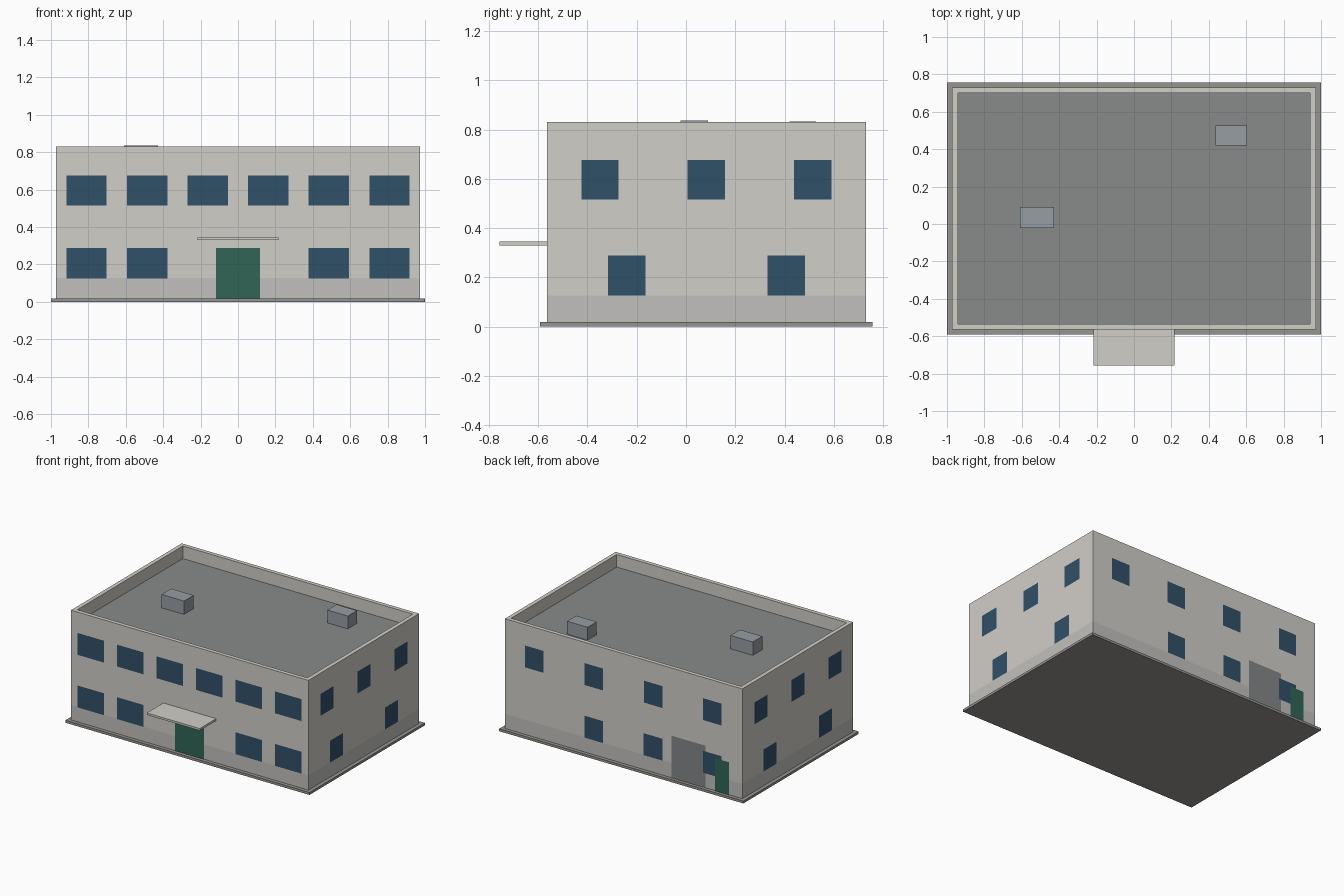
import bpy
import bmesh

if "Cube" in bpy.data.objects:
    bpy.data.objects.remove(bpy.data.objects["Cube"])


def material(name, rgb):
    m = bpy.data.materials.new(name)
    m.diffuse_color = (*rgb, 1)
    m.use_nodes = True
    m.node_tree.nodes["Principled BSDF"].inputs["Base Color"].default_value = m.diffuse_color
    return m


WALL = material("wall_paint", (0.64, 0.62, 0.58))
BAND = material("lower_band", (0.54, 0.53, 0.51))
ROOF = material("roofing", (0.25, 0.26, 0.255))
SLAB = material("paving", (0.31, 0.30, 0.28))
GLASS = material("glass", (0.03, 0.08, 0.14))
GREEN = material("door_paint", (0.03, 0.13, 0.09))
METAL = material("roof_metal", (0.31, 0.34, 0.37))
SHUTTER = material("shutter_metal", (0.23, 0.235, 0.25))

X, Y0, Y1 = 0.972, -0.565, 0.73      # outer wall faces
YC = (Y0 + Y1) / 2
GROUND, TOP, DECK = 0.018, 0.83, 0.737
LOWER, UPPER = (0.126, 0.288), (0.515, 0.677)   # window sill and head heights


def finish(bm, name, mats):
    me = bpy.data.meshes.new(name)
    bm.to_mesh(me)
    bm.free()
    for m in mats:
        me.materials.append(m)
    ob = bpy.data.objects.new(name, me)
    bpy.context.collection.objects.link(ob)
    return ob


def box(name, x0, x1, y0, y1, z0, z1, mat):
    bm = bmesh.new()
    bmesh.ops.create_cube(bm, size=1)
    for v in bm.verts:
        v.co = ((x0, x1)[v.co.x > 0], (y0, y1)[v.co.y > 0], (z0, z1)[v.co.z > 0])
    return finish(bm, name, [mat])


def panel(name, side, centre, width, z, mat, lift=0.002):
    """Flat panel lying just proud of one wall, facing outwards."""
    a, b = centre - width / 2, centre + width / 2
    corners = [(a, z[0]), (b, z[0]), (b, z[1]), (a, z[1])]
    place = {
        "front": lambda u, h: (u, Y0 - lift, h),
        "back": lambda u, h: (u, Y1 + lift, h),
        "right": lambda u, h: (X + lift, u, h),
        "left": lambda u, h: (-X - lift, u, h),
    }[side]
    if side in ("back", "left"):
        corners.reverse()
    bm = bmesh.new()
    bm.faces.new([bm.verts.new(place(u, h)) for u, h in corners])
    return finish(bm, name, [mat])


def bays(centre, length, count):
    return [centre + length * ((i + 0.5) / count - 0.5) for i in range(count)]


# Paved base
box("base_slab", -1, 1, -0.592, 0.757, 0, GROUND, SLAB)

# Walls, parapet and sunken flat roof as one stack of rectangular rings
bm = bmesh.new()
rings = []
for inset, z in [(0, GROUND), (0, 0.127), (0, TOP), (0.03, TOP), (0.03, DECK)]:
    x, y0, y1 = X - inset, Y0 + inset, Y1 - inset
    rings.append([bm.verts.new((*p, z)) for p in ((-x, y0), (x, y0), (x, y1), (-x, y1))])
for k, (lo, hi) in enumerate(zip(rings, rings[1:])):
    for i in range(4):
        j = (i + 1) % 4
        bm.faces.new((lo[i], lo[j], hi[j], hi[i])).material_index = 0 if k == 0 else 1
bm.faces.new(rings[-1]).material_index = 2
finish(bm, "walls_and_roof", [BAND, WALL, ROOF])

# Entrance canopy and door
box("entrance_canopy", -0.217, 0.217, -0.757, Y0, 0.33, 0.345, WALL)
panel("entrance_door", "front", 0, 0.234, (GROUND, 0.288), GREEN)

# Front windows: six above, four below beside the entrance
for i, x in enumerate(bays(0, 2 * X, 6)):
    panel("front_upper_window", "front", x, 0.216, UPPER, GLASS)
    if i not in (2, 3):
        panel("front_lower_window", "front", x, 0.216, LOWER, GLASS)

# Side windows: three above, two below
for side in ("left", "right"):
    for y in bays(YC, Y1 - Y0, 3):
        panel(side + "_upper_window", side, y, 0.152, UPPER, GLASS)
    for y in bays(YC, Y1 - Y0, 2):
        panel(side + "_lower_window", side, y, 0.152, LOWER, GLASS)

# Back windows, loading shutter and service door
for i, x in enumerate(bays(0, 2 * X, 4)):
    panel("back_upper_window", "back", x, 0.152, UPPER, GLASS)
    if i < 3:
        panel("back_lower_window", "back", x, 0.152, LOWER, GLASS, 0.003)
panel("loading_shutter", "back", -0.533, 0.28, (GROUND, 0.33), SHUTTER)
panel("service_door", "back", -0.81, 0.114, (GROUND, 0.26), GREEN, 0.004)

# Rooftop units
box("roof_unit_large", -0.61, -0.427, -0.022, 0.09, DECK, 0.836, METAL)
box("roof_unit_small", 0.437, 0.605, 0.42, 0.527, DECK, 0.832, METAL)
